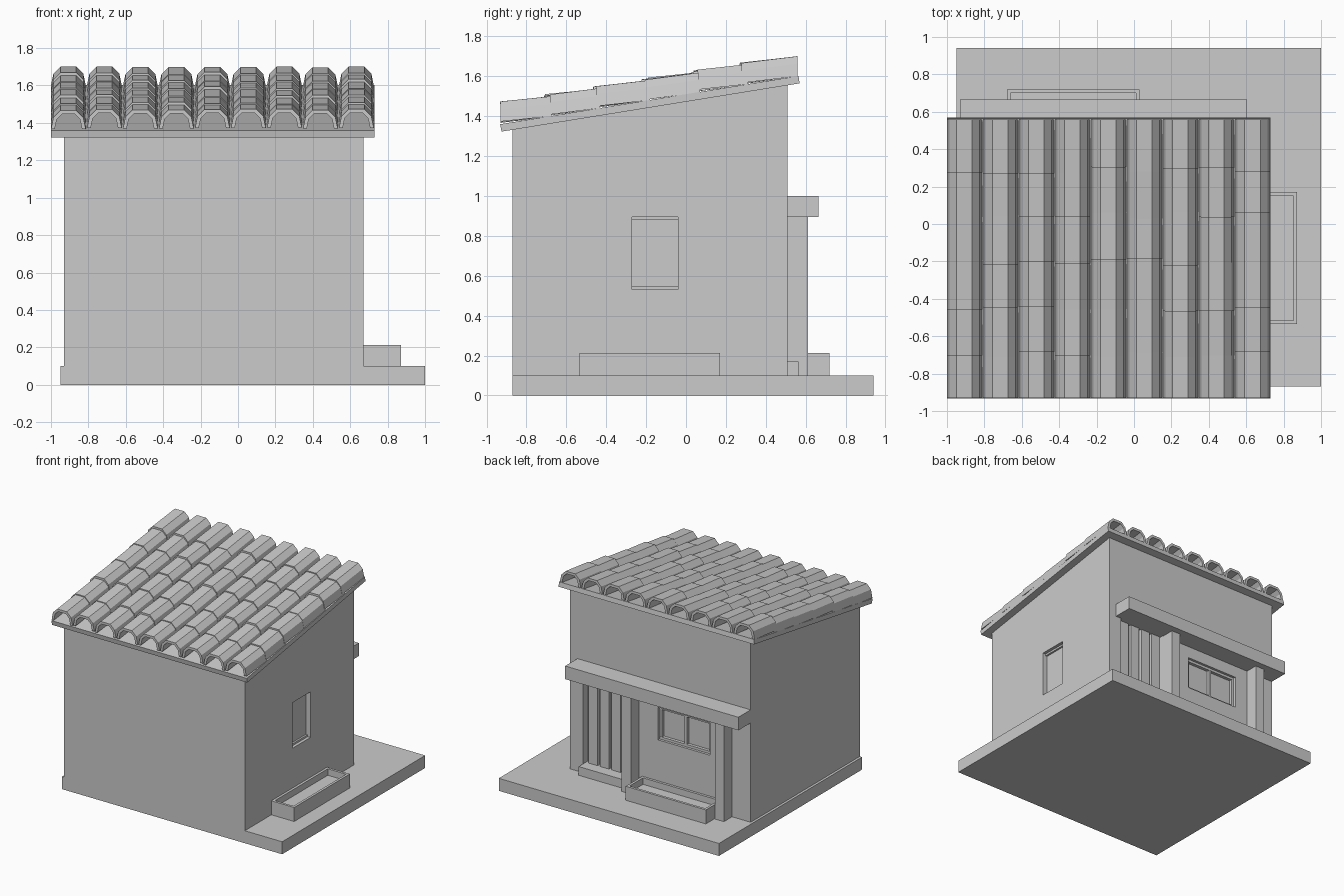
import bpy, bmesh, math, random
from mathutils import Vector

if "Cube" in bpy.data.objects:
    bpy.data.objects.remove(bpy.data.objects["Cube"])
random.seed(4)


def mesh_object(name, verts, faces):
    me = bpy.data.meshes.new(name)
    me.from_pydata(verts, [], faces)
    bm = bmesh.new()
    bm.from_mesh(me)
    bmesh.ops.recalc_face_normals(bm, faces=bm.faces)
    bm.to_mesh(me)
    bm.free()
    ob = bpy.data.objects.new(name, me)
    bpy.context.collection.objects.link(ob)
    return ob


def side_prism(name, profile, x0, x1):
    """Extrude a (y, z) outline along x."""
    n = len(profile)
    verts = [(x, y, z) for x in (x0, x1) for y, z in profile]
    faces = [list(range(n)), list(range(n, 2 * n))]
    faces += [[i, (i + 1) % n, n + (i + 1) % n, n + i] for i in range(n)]
    return mesh_object(name, verts, faces)


def box(name, x0, x1, y0, y1, z0, z1):
    return side_prism(name, [(y0, z0), (y1, z0), (y1, z1), (y0, z1)], x0, x1)


def cut(target, *bounds):
    cutter = box("cutter", *bounds)
    cutter.hide_render = True
    mod = target.modifiers.new("cut", 'BOOLEAN')
    mod.operation = 'DIFFERENCE'
    mod.solver = 'EXACT'
    mod.object = cutter
    bpy.context.view_layer.objects.active = target
    bpy.ops.object.modifier_apply(modifier=mod.name)
    bpy.data.objects.remove(cutter)


# Ground slab and sloped-top house body with recessed openings
box("base_slab", -0.95, 1.0, -0.87, 0.94, 0, 0.1)
body = side_prism("house_walls", [(-0.87, 0.1), (0.51, 0.1), (0.51, 1.558), (-0.87, 1.335)], -0.93, 0.67)
cut(body, 0.14, 0.555, 0.45, 0.6, 0.17, 0.9)
cut(body, -0.57, -0.11, 0.465, 0.6, 0.54, 0.8)
cut(body, 0.63, 0.8, -0.27, -0.04, 0.53, 0.895)

# Door planks and step
for i in range(4):
    x = 0.145 + i * 0.102
    box(f"door_plank_{i}", x, x + 0.08, 0.445, 0.475, 0.17, 0.9)
box("door_step", 0.14, 0.555, 0.51, 0.565, 0.1, 0.17)

# Back window frame with centre bar
box("window_frame_top", -0.57, -0.11, 0.46, 0.49, 0.78, 0.8)
box("window_frame_bottom", -0.57, -0.11, 0.46, 0.49, 0.54, 0.56)
for n, x in (("left", -0.57), ("centre", -0.35), ("right", -0.13)):
    box("window_frame_" + n, x, x + 0.02, 0.46, 0.489, 0.56, 0.78)

# Side window frame
box("side_window_top", 0.625, 0.645, -0.27, -0.04, 0.88, 0.895)
box("side_window_sill", 0.625, 0.645, -0.27, -0.04, 0.53, 0.545)

# Porch canopy and posts
box("canopy", -0.93, 0.605, 0.51, 0.665, 0.895, 1.0)
box("porch_post_middle", 0.06, 0.14, 0.51, 0.613, 0.1, 0.895)
box("porch_post_end", -0.765, -0.685, 0.51, 0.613, 0.1, 0.895)

# Open planters with a thin rim
back = box("back_planter", -0.68, 0.03, 0.51, 0.72, 0.1, 0.212)
cut(back, -0.66, 0.01, 0.53, 0.70, 0.16, 0.3)
side = box("side_planter", 0.67, 0.872, -0.535, 0.17, 0.1, 0.212)
cut(side, 0.69, 0.852, -0.515, 0.15, 0.16, 0.3)

# Sloped roof board
side_prism("roof_board", [(-0.925, 1.323), (0.57, 1.565), (0.564, 1.602), (-0.932, 1.36)], -1.0, 0.73)

# Barrel tiles: faceted half-pipes, each front end lifted over the tile below
outer = [(-0.093, 0), (-0.08, 0.062), (-0.042, 0.1), (0.042, 0.1), (0.08, 0.062), (0.093, 0)]
inner = [(0.073, 0), (0.062, 0.052), (0.034, 0.08), (-0.034, 0.08), (-0.062, 0.052), (-0.073, 0)]
ring = outer + inner
rows = [-0.93, -0.705, -0.46, -0.21, 0.04, 0.28, 0.56]
slope = (1.602 - 1.36) / 1.496


def roof_z(y):
    return 1.36 + slope * (y + 0.932)


verts, faces = [], []
for c in range(9):
    cx = -0.907 + c * 0.1925
    for r in range(6):
        y0 = rows[r] + (random.uniform(-0.012, 0.025) if r else 0)
        y1 = min(rows[r + 1] + 0.03, 0.56)
        lift = random.uniform(0.008, 0.018)
        tail = random.uniform(0.0, 0.004)
        b = len(verts)
        for y, up in ((y0, lift), (y1, tail)):
            for px, h in ring:
                # lean with the slope; front ends rise, side feet stay low
                verts.append((cx + px, y - (h - 0.0) * slope * 0.1, roof_z(y) + h + up - 0.004))
        n = len(ring)
        faces += [[b + i, b + (i + 1) % n, b + n + (i + 1) % n, b + n + i] for i in range(n)]
        for e in (b, b + n):
            faces += [[e + i, e + i + 1, e + n - 2 - i, e + n - 1 - i] for i in range(5)]
mesh_object("roof_tiles", verts, faces)
